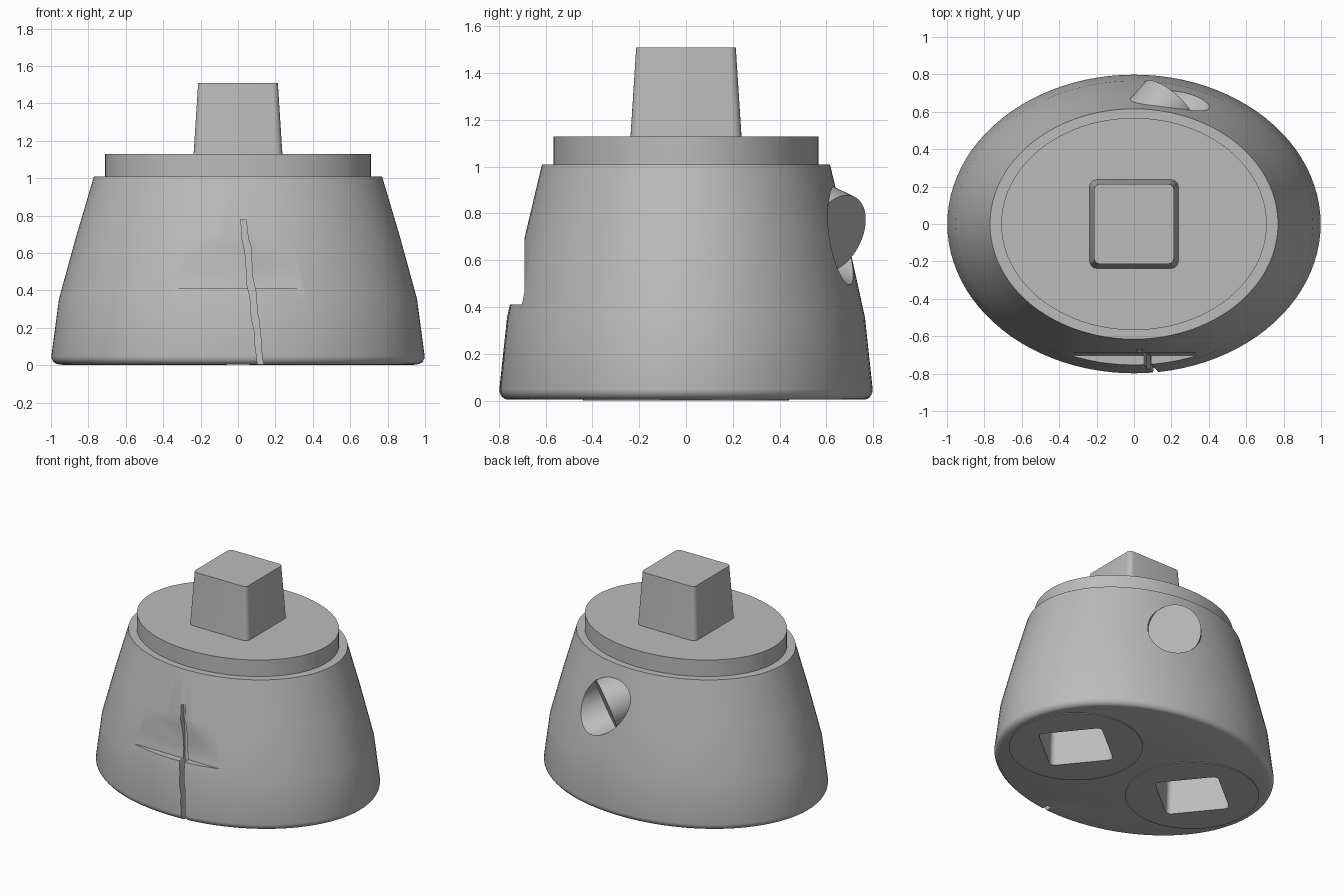
import bpy, bmesh, math, random
from mathutils import Vector, Matrix

random.seed(4)
if "Cube" in bpy.data.objects:
    bpy.data.objects.remove(bpy.data.objects["Cube"], do_unlink=True)

grey = bpy.data.materials.new("plain grey")
grey.use_nodes = True
grey.diffuse_color = (0.5, 0.5, 0.5, 1)
grey.node_tree.nodes["Principled BSDF"].inputs["Base Color"].default_value = (0.5, 0.5, 0.5, 1)


def loft(name, rings):
    """Skin a stack of matching vertex rings into a closed solid."""
    bm = bmesh.new()
    rows = [[bm.verts.new(p) for p in ring] for ring in rings]
    count = len(rows[0])
    for low, high in zip(rows, rows[1:]):
        for i in range(count):
            j = (i + 1) % count
            bm.faces.new((low[i], low[j], high[j], high[i]))
    bm.faces.new(rows[0][::-1])
    bm.faces.new(rows[-1])
    bmesh.ops.recalc_face_normals(bm, faces=bm.faces)
    mesh = bpy.data.meshes.new(name)
    bm.to_mesh(mesh)
    bm.free()
    mesh.materials.append(grey)
    obj = bpy.data.objects.new(name, mesh)
    bpy.context.collection.objects.link(obj)
    return obj


def ellipse(rx, ry, z, x=0, n=96):
    turns = [2 * math.pi * i / n for i in range(n)]
    return [(x + rx * math.cos(t), ry * math.sin(t), z) for t in turns]


def rounded_square(hx, hy, r, z, x=0, angle=0, steps=5):
    """Square outline with rounded corners, turned about its own centre."""
    points = []
    for k, (sx, sy) in enumerate(((1, 1), (-1, 1), (-1, -1), (1, -1))):
        for i in range(steps + 1):
            t = math.pi / 2 * (k + i / steps)
            p = Vector((sx * (hx - r) + r * math.cos(t), sy * (hy - r) + r * math.sin(t), z))
            points.append(Matrix.Rotation(angle, 3, "Z") @ p + Vector((x, 0, 0)))
    return points


def rod(name, start, end, radius):
    axis = end - start
    turn = axis.to_track_quat("Z", "Y")
    return loft(name, [[base + turn @ Vector(p) for p in ellipse(radius, radius, 0, n=64)]
                       for base in (start, end)])


def cut(target, cutter):
    mod = target.modifiers.new("cut", "BOOLEAN")
    mod.operation = "DIFFERENCE"
    mod.solver = "EXACT"
    mod.object = cutter
    bpy.context.view_layer.objects.active = target
    bpy.ops.object.modifier_apply(modifier=mod.name)


# Oval body with a rounded bottom edge and tapering sides
profile = [(0.96, 0.005)]
for i in range(1, 6):
    t = math.pi / 2 * i / 5
    profile.append((0.955 + 0.043 * math.sin(t), 0.048 - 0.043 * math.cos(t)))
profile += [(0.957, 0.355), (0.865, 0.69), (0.77, 1.01)]
body = loft("body", [ellipse(r, r * 0.8, z) for r, z in profile])

# Raised oval plate and tapered square peg on top
top_plate = loft("top_plate", [ellipse(0.71, 0.567, z) for z in (1.0, 1.13)])
top_peg = loft("top_peg", [rounded_square(0.238, 0.238, 0.04, 1.12),
                           rounded_square(0.213, 0.213, 0.03, 1.51)])

# Round inlays underneath
inlays = [loft(f"bottom_inlay_{side}", [ellipse(0.44, 0.44, z, x) for z in (0, 0.008)])
          for side, x in (("left", 0.5), ("right", -0.5))]

# Square sockets through the inlays
cutters = []
for inlay, x in zip(inlays, (0.5, -0.5)):
    socket = loft("socket_cutter", [rounded_square(h, h, 0.035, z, x, math.radians(39))
                                    for h, z in ((0.213, -0.05), (0.2, 0.38))])
    cut(body, socket)
    cut(inlay, socket)
    cutters.append(socket)

# Flat notch in the front
notch = loft("notch_cutter", [[(-0.6, -1, z), (0.6, -1, z), (0.6, y, z), (-0.6, y, z)]
                              for y, z in ((-0.702, 0.41), (-0.69, 0.47), (-0.69, 0.85))])
cut(body, notch)
cutters.append(notch)

# Jagged slanting crack down the front
rings = []
for i in range(17):
    t = i / 16
    z = 0.78 - 0.8 * t
    x = 0.03 + 0.092 * t + random.uniform(-0.005, 0.005)
    w = 0.014 + random.uniform(0, 0.006)
    y = -0.645 - 0.08 * t
    rings.append([(x - w, -1, z), (x + w, -1, z), (x + w, y, z), (x - w, y, z)])
crack = loft("crack_cutter", rings)
cut(body, crack)
cutters.append(crack)

# Slanted round hole in the back, with a plug sitting at its bottom
centre = Vector((0.19, 0.645, 0.715))
axis = Vector((0.62, 0.70, -0.34)).normalized()
hole = rod("hole_cutter", centre - axis * 0.003, centre + axis * 0.6, 0.175)
cut(body, hole)
cutters.append(hole)
back_plug = rod("back_plug", centre - axis * 0.25, centre, 0.174)

for cutter in cutters:
    bpy.data.objects.remove(cutter, do_unlink=True)

# Smooth sides with crisp edges
bpy.ops.object.select_all(action="DESELECT")
for obj in [body, top_plate, top_peg, back_plug] + inlays:
    obj.select_set(True)
bpy.context.view_layer.objects.active = body
bpy.ops.object.shade_smooth_by_angle(angle=math.radians(30))
